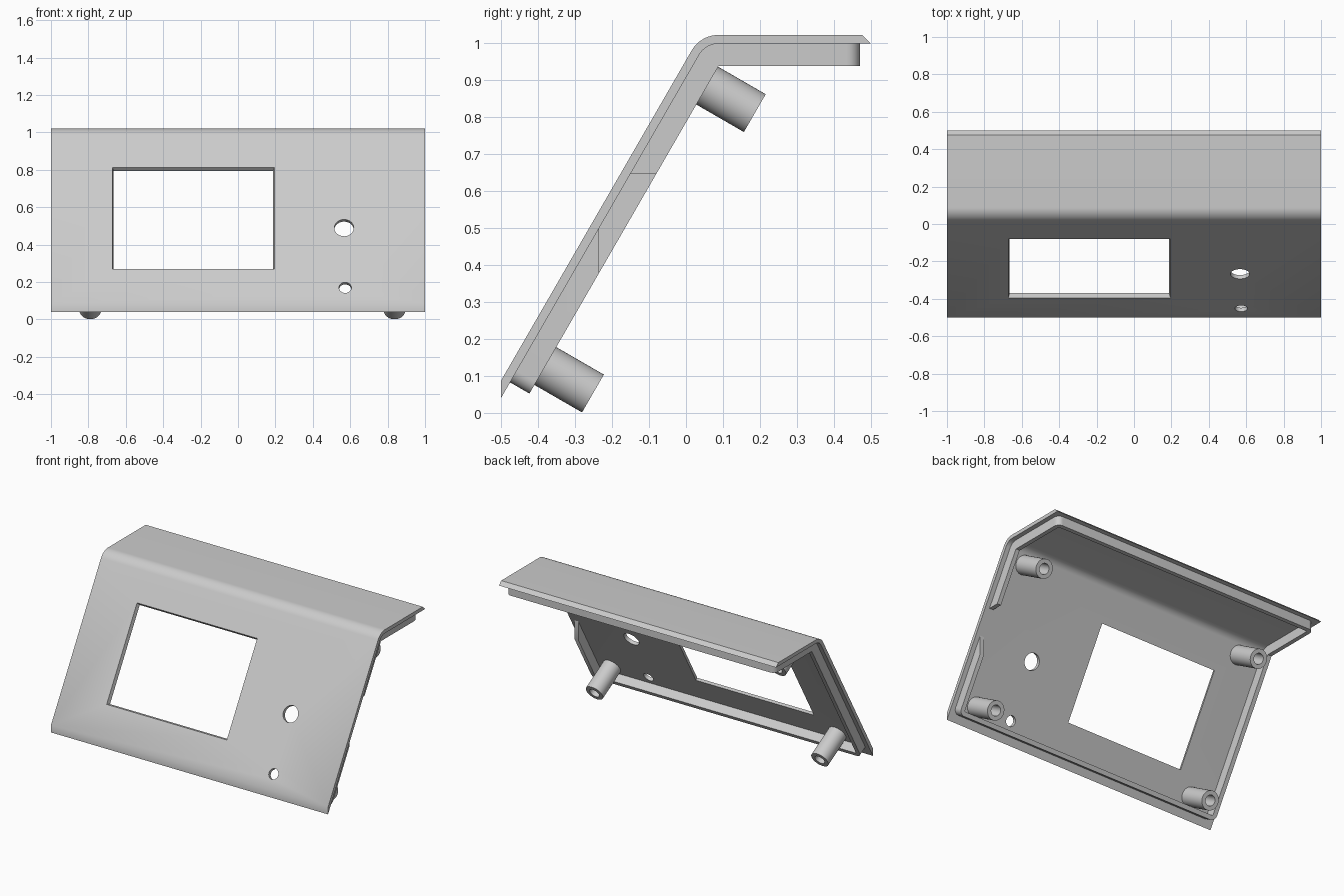
import bpy, bmesh
from math import sin, cos, pi, sqrt
from mathutils import Matrix, Vector

if "Cube" in bpy.data.objects:
    bpy.data.objects.remove(bpy.data.objects["Cube"])

grey = bpy.data.materials.new("light grey plastic")
grey.use_nodes = True
grey.diffuse_color = (0.6, 0.6, 0.6, 1)
grey.node_tree.nodes["Principled BSDF"].inputs["Base Color"].default_value = (0.6, 0.6, 0.6, 1)

THICK = 0.0235        # panel thickness
BEND_R = 0.061        # inner bend radius
BEND_S = 1.071        # distance up the slope where the bend starts
ARC = BEND_R * pi / 3
C30 = sqrt(3) / 2
# slope frame: local x = x, local y = up the slope, local z = outward
SLOPE = Matrix(((1, 0, 0, 0), (0, 0.5, -C30, -0.5), (0, C30, 0.5, 0.04), (0, 0, 0, 1)))
BEND_C = SLOPE @ Vector((0, BEND_S, -BEND_R))


def place(x, s, d):
    """Point on the bent sheet: s runs up and over, d goes inward."""
    if s <= BEND_S:
        return SLOPE @ Vector((x, s, -d))
    t = min((s - BEND_S) / ARC, 1)
    a = (150 - 60 * t) * pi / 180
    r = BEND_R - d
    return Vector((x, BEND_C.y + r * cos(a) + max(s - BEND_S - ARC, 0), BEND_C.z + r * sin(a)))


def finish(name, bm):
    bmesh.ops.recalc_face_normals(bm, faces=bm.faces[:])
    mesh = bpy.data.meshes.new(name)
    bm.to_mesh(mesh)
    bm.free()
    ob = bpy.data.objects.new(name, mesh)
    bpy.context.collection.objects.link(ob)
    mesh.materials.append(grey)
    return ob


def ring_solid(name, rings):
    """Closed solid that joins loops of equal length, last back to first."""
    bm = bmesh.new()
    loops = [[bm.verts.new(p) for p in ring] for ring in rings]
    n = len(loops[0])
    for k, a in enumerate(loops):
        b = loops[(k + 1) % len(loops)]
        for i in range(n):
            j = (i + 1) % n
            bm.faces.new((a[i], a[j], b[j], b[i]))
    return finish(name, bm)


def activate(ob):
    for o in bpy.context.selected_objects:
        o.select_set(False)
    ob.select_set(True)
    bpy.context.view_layer.objects.active = ob


def cut(ob, cutters):
    activate(ob)
    for c in cutters:
        m = ob.modifiers.new("cut", 'BOOLEAN')
        m.operation, m.solver, m.object = 'DIFFERENCE', 'EXACT', c
        bpy.ops.object.modifier_apply(modifier=m.name)
    for c in cutters:
        bpy.data.objects.remove(c)


def smooth(ob):
    activate(ob)
    bpy.ops.object.shade_smooth_by_angle(angle=pi / 6)


def box(name, lo, hi):
    bm = bmesh.new()
    bmesh.ops.create_cube(bm, size=1)
    for v in bm.verts:
        v.co = [(a + b) / 2 + c * (b - a) for a, b, c in zip(lo, hi, v.co)]
    return finish(name, bm)


# Bent panel: side profile extruded across x
bend = [BEND_S + ARC * i / 12 for i in range(13)]
flat = BEND_S + ARC - BEND_C.y
end = flat + 0.5
profile = [(0, 0)] + [(s, 0) for s in bend] + [(end, 0), (end - THICK, THICK)]
profile += [(s, THICK) for s in reversed(bend)] + [(THICK * sqrt(3), THICK)]
bm = bmesh.new()
sides = [[bm.verts.new(place(x, s, -d)) for s, d in profile] for x in (-1, 1)]
for side in sides:
    bm.faces.new(side)
for i in range(len(profile)):
    j = (i + 1) % len(profile)
    bm.faces.new((sides[0][i], sides[0][j], sides[1][j], sides[1][i]))
panel = finish("bent_panel", bm)

# Display window with drafted walls
window = box("window_cutter", (-0.672, 0.252, -0.05), (0.195, 0.879, 0.05))
mid = Vector((-0.2385, 0.5655, 0))
for v in window.data.vertices:
    draft = (v.co.z - THICK) * 0.32
    for k in (0, 1):
        v.co[k] += draft if v.co[k] > mid[k] else -draft
window.data.transform(SLOPE)


# Round control holes
def hole(x, s, r):
    bm = bmesh.new()
    bmesh.ops.create_cone(bm, cap_ends=True, segments=48, radius1=r, radius2=r, depth=0.1,
                          matrix=SLOPE @ Matrix.Translation((x, s, 0)))
    return finish("hole_cutter", bm)


cut(panel, [window, hole(0.567, 0.506, 0.052), hole(0.573, 0.137, 0.033)])
smooth(panel)


# Inner lip: rounded wall around the edge that follows the bend
def outline(inset, radius):
    x1, s0, s1 = 0.97 - inset, 0.049 + inset, flat + 0.47 - inset
    pts = []

    def corner(cx, cs, start):
        for i in range(9):
            a = start + pi / 2 * i / 8
            pts.append((cx + radius * cos(a), cs + radius * sin(a)))
    corner(x1 - radius, s0 + radius, -pi / 2)
    pts.extend((x1, s) for s in bend)
    corner(x1 - radius, s1 - radius, 0)
    corner(radius - x1, s1 - radius, pi / 2)
    pts.extend((-x1, s) for s in reversed(bend))
    corner(radius - x1, s0 + radius, pi)
    return pts


WALL, HIGH, ROOT = 0.028, 0.0605, -0.004
outer, inner = outline(0, 0.036), outline(WALL, 0.008)
lip = ring_solid("inner_lip", [[place(x, s, d) for x, s in line] for line, d in
                               ((outer, ROOT), (outer, HIGH), (inner, HIGH), (inner, ROOT))])
# Gap in the lip beside the control holes
cut(lip, [box("gap_cutter", (0.92, -0.235, 0.1), (1.05, 0.3, 0.645))])
smooth(lip)

# Hollow screw posts
for side, x in (("left", 0.837), ("right", -0.79)):
    for level, s in (("lower", 0.135), ("upper", 1.01)):
        rings = [[SLOPE @ Vector((x + r * cos(a), s + r * sin(a), z))
                  for a in (2 * pi * i / 40 for i in range(40))]
                 for r, z in ((0.059, 0.004), (0.059, -0.209), (0.033, -0.209), (0.033, 0.004))]
        smooth(ring_solid(f"{level}_{side}_screw_post", rings))
